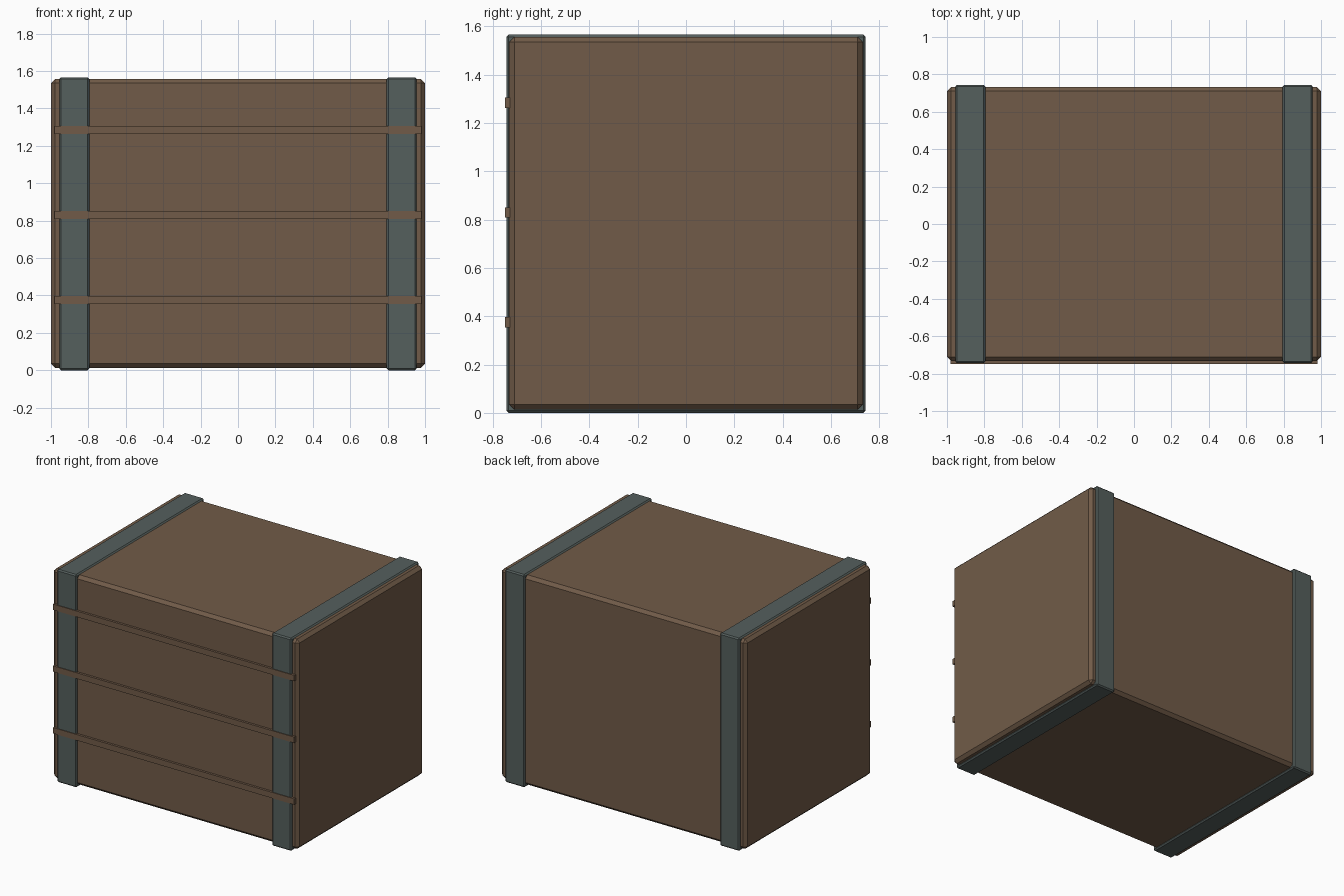
import bpy

if "Cube" in bpy.data.objects:
    bpy.data.objects.remove(bpy.data.objects["Cube"])


def material(name, rgb):
    m = bpy.data.materials.new(name)
    m.diffuse_color = (*rgb, 1)
    m.use_nodes = True
    m.node_tree.nodes["Principled BSDF"].inputs["Base Color"].default_value = m.diffuse_color
    return m


def box(name, center, size, mat, bevel=0.0):
    bpy.ops.mesh.primitive_cube_add(size=1, location=center)
    ob = bpy.context.object
    ob.name = name
    ob.scale = size
    bpy.ops.object.transform_apply(location=False, rotation=False, scale=True)
    ob.data.materials.append(mat)
    if bevel:
        mod = ob.modifiers.new("Bevel", 'BEVEL')
        mod.width = bevel
        mod.segments = 1
    return ob


wood = material("wood", (0.165, 0.105, 0.065))
metal = material("metal", (0.09, 0.115, 0.11))

# Chamfered wooden crate body
box("crate_body", (0, 0, 0.785), (2.0, 1.464, 1.544), wood, 0.022)

# Metal straps wrapping the crate near each end
for side, x in (("left", -0.875), ("right", 0.875)):
    box(f"strap_{side}", (x, 0, 0.783), (0.16, 1.488, 1.566), metal, 0.009)

# Thin wooden slats across the front
for i in range(3):
    box(f"front_slat_{i + 1}", (0, -0.736, 0.375 + 0.4545 * i),
        (1.964, 0.026, 0.043), wood)
